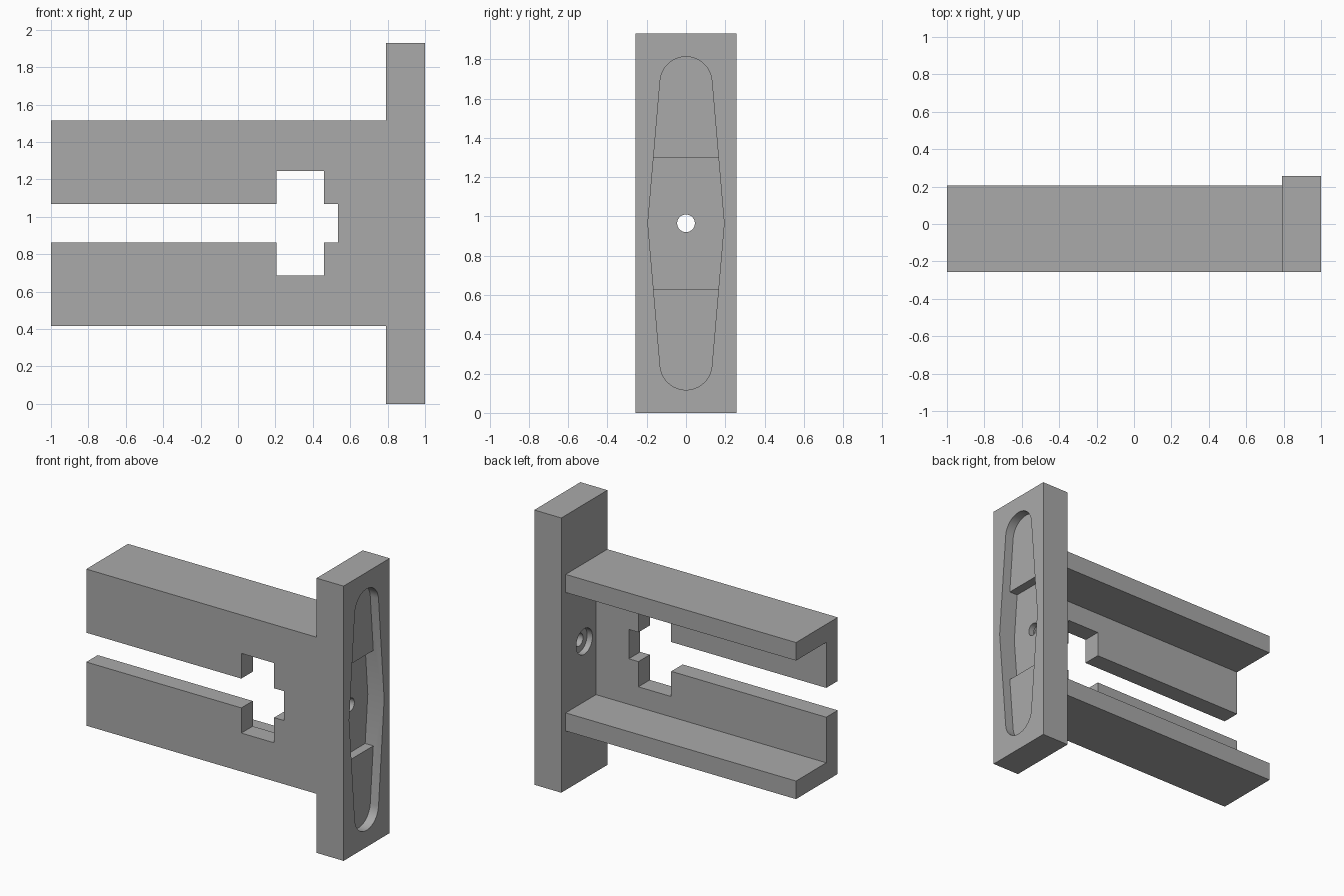
import bpy, bmesh
from math import sin, cos, radians
from mathutils import Matrix

old = bpy.data.objects.get("Cube")
if old:
    bpy.data.objects.remove(old, do_unlink=True)

grey = bpy.data.materials.new("plain_grey")
grey.use_nodes = True
colour = (0.4, 0.4, 0.4, 1)
grey.diffuse_color = colour
grey.node_tree.nodes["Principled BSDF"].inputs["Base Color"].default_value = colour

MID = 0.965                      # height of the symmetry plane
HALF_Y = 0.256                   # half depth of the end plate
WALL = 0.127                     # channel wall thickness
INNER, OUTER = 0.79, 1.0         # end plate faces


def finish(name, bm):
    bmesh.ops.recalc_face_normals(bm, faces=bm.faces)
    mesh = bpy.data.meshes.new(name)
    bm.to_mesh(mesh)
    bm.free()
    mesh.materials.append(grey)
    obj = bpy.data.objects.new(name, mesh)
    bpy.context.collection.objects.link(obj)
    return obj


def prism(name, outline, x0, x1):
    """Extrude a (y, z) outline along x."""
    bm = bmesh.new()
    face = bm.faces.new([bm.verts.new((x0, y, z)) for y, z in outline])
    new = bmesh.ops.extrude_face_region(bm, geom=[face])["geom"]
    verts = [v for v in new if isinstance(v, bmesh.types.BMVert)]
    bmesh.ops.translate(bm, vec=(x1 - x0, 0, 0), verts=verts)
    return finish(name, bm)


def box(name, x0, x1, y0, y1, z0, z1):
    return prism(name, [(y0, z0), (y1, z0), (y1, z1), (y0, z1)], x0, x1)


def cylinder(name, radius, x0, x1):
    bm = bmesh.new()
    place = Matrix.Translation(((x0 + x1) / 2, 0, MID)) @ Matrix.Rotation(radians(90), 4, 'Y')
    bmesh.ops.create_cone(bm, cap_ends=True, segments=48, radius1=radius,
                          radius2=radius, depth=x1 - x0, matrix=place)
    return finish(name, bm)


def combine(target, other, operation):
    mod = target.modifiers.new(other.name, 'BOOLEAN')
    mod.operation = operation
    mod.solver = 'EXACT'
    mod.object = other
    bpy.context.view_layer.objects.active = target
    bpy.ops.object.modifier_apply(modifier=mod.name)
    bpy.data.objects.remove(other, do_unlink=True)


# End plate and U-shaped channel, open at the back
bracket = box("channel_bracket", INNER, OUTER, -HALF_Y, HALF_Y, 0, 2 * MID)
half, back = 0.55, 0.207
lo, hi = MID - half, MID + half
web = WALL - HALF_Y
channel = prism("channel", [(-HALF_Y, lo), (back, lo), (back, lo + WALL), (web, lo + WALL),
                            (web, hi - WALL), (back, hi - WALL), (back, hi), (-HALF_Y, hi)],
                -1.0, INNER)
combine(bracket, channel, 'UNION')

# Slot and wider window through the front web
for name, x0, x1, h in (("slot", -1.1, 0.535, 0.103), ("window", 0.205, 0.46, 0.28)):
    combine(bracket, box(name, x0, x1, -0.4, 0, MID - h, MID + h), 'DIFFERENCE')


# Tapered pocket with rounded ends in the outer face
def pocket_outline():
    r, taper = 0.132, 5
    centre = 0.848 - r
    points = [(0.194, 0)]
    for i in range(25):
        a = radians(taper + (180 - 2 * taper) * i / 24)
        points.append((r * cos(a), centre + r * sin(a)))
    points += [(-y, -z) for y, z in points]
    return [(y, MID + z) for y, z in points]


combine(bracket, prism("pocket", pocket_outline(), OUTER - 0.064, 1.1), 'DIFFERENCE')

# Deeper middle section of the pocket, following the same tapered sides
step = 0.335
side = 0.194 - 0.0625 * step / 0.728
deep = prism("deep_pocket", [(0.194, MID), (side, MID + step), (-side, MID + step),
                             (-0.194, MID), (-side, MID - step), (side, MID - step)],
             OUTER - 0.127, OUTER - 0.05)
combine(bracket, deep, 'DIFFERENCE')

# Screw hole with a counterbore on the channel side
combine(bracket, cylinder("screw_hole", 0.045, 0.7, 1.1), 'DIFFERENCE')
combine(bracket, cylinder("counterbore", 0.09, 0.7, INNER + 0.042), 'DIFFERENCE')

bpy.ops.object.select_all(action='DESELECT')
bracket.select_set(True)
bpy.context.view_layer.objects.active = bracket
bpy.ops.object.shade_smooth_by_angle(angle=radians(25))
